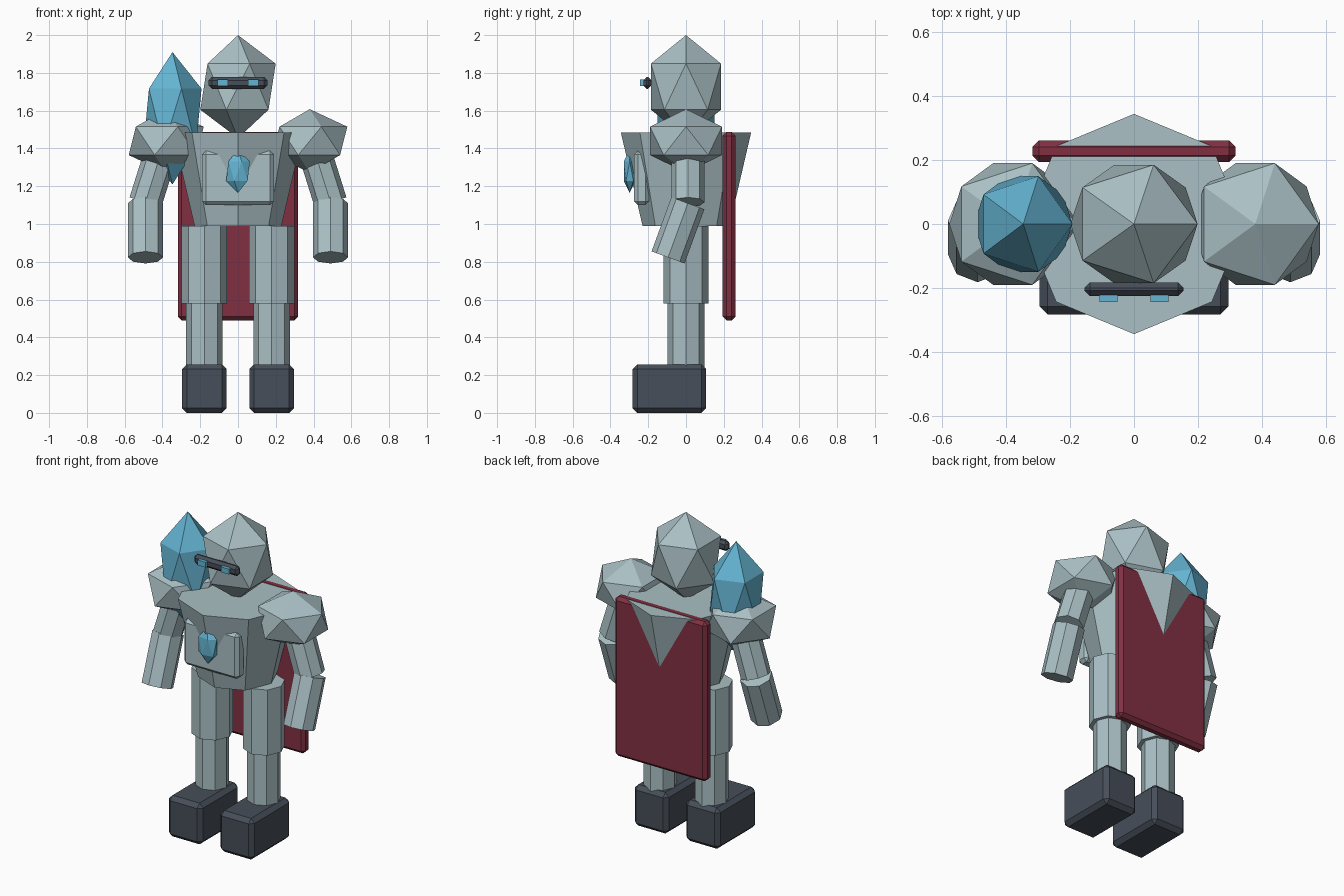
import bpy
import math
from mathutils import Vector

if "Cube" in bpy.data.objects:
    bpy.data.objects.remove(bpy.data.objects["Cube"])


def colour(name, rgb):
    m = bpy.data.materials.new(name)
    m.diffuse_color = (*rgb, 1)
    m.use_nodes = True
    m.node_tree.nodes["Principled BSDF"].inputs["Base Color"].default_value = m.diffuse_color
    return m


STEEL = colour("pale steel", (0.40, 0.525, 0.555))
DARK = colour("dark slate", (0.062, 0.077, 0.10))
RED = colour("wine red", (0.22, 0.03, 0.055))
BLUE = colour("crystal blue", (0.13, 0.46, 0.65))


def finish(name, mat):
    ob = bpy.context.object
    ob.name = name
    ob.data.materials.append(mat)
    return ob


def box(name, mat, lo, hi, bevel=0.0):
    lo, hi = Vector(lo), Vector(hi)
    bpy.ops.mesh.primitive_cube_add(size=1, location=(lo + hi) / 2)
    ob = finish(name, mat)
    ob.scale = hi - lo
    bpy.ops.object.transform_apply(location=False, rotation=False, scale=True)
    if bevel:
        mod = ob.modifiers.new("chamfer", 'BEVEL')
        mod.width = bevel
        mod.segments = 1
    return ob


def gem(name, mat, centre, radii):
    # scaled icosahedron
    bpy.ops.mesh.primitive_ico_sphere_add(subdivisions=1, radius=1, location=centre)
    ob = finish(name, mat)
    ob.scale = radii
    return ob


def tube(name, mat, a, b, r):
    # eight-sided limb from a down to b
    a, b = Vector(a), Vector(b)
    d = a - b
    bpy.ops.mesh.primitive_cylinder_add(vertices=8, radius=r, depth=d.length,
                                        location=(a + b) / 2)
    ob = finish(name, mat)
    ob.rotation_mode = 'QUATERNION'
    ob.rotation_quaternion = Vector((0, 0, 1)).rotation_difference(d)
    return ob


# torso, wide at the shoulders
bpy.ops.mesh.primitive_cone_add(vertices=8, radius1=0.23, radius2=0.345,
                                depth=0.495, location=(0, 0, 1.2375))
finish("torso", STEEL)

# head with visor and eyes
gem("head", STEEL, (0, 0, 1.727), (0.223, 0.218, 0.273))
box("visor", DARK, (-0.155, -0.226, 1.716), (0.155, -0.183, 1.778), 0.017)

# chest plate with gem
box("chest_plate", STEEL, (-0.19, -0.275, 1.10), (0.19, -0.195, 1.387), 0.02)
gem("chest_gem", BLUE, (0, -0.298, 1.28), (0.07, 0.037, 0.115))

# cape panel
box("cape", RED, (-0.318, 0.194, 0.49), (0.318, 0.262, 1.487), 0.02)

# shoulder crystal
gem("shoulder_crystal", BLUE, (-0.347, 0, 1.56), (0.172, 0.176, 0.35))

# paired parts
for s, side in ((-1, "right"), (1, "left")):
    box(f"{side}_eye", BLUE, (s * 0.08 - 0.028, -0.244, 1.731),
        (s * 0.08 + 0.028, -0.215, 1.764))
    gem(f"{side}_shoulder", STEEL, (s * 0.38, 0, 1.44), (0.222, 0.224, 0.168))
    tube(f"{side}_upper_arm", STEEL, (s * 0.385, 0.01, 1.45), (s * 0.49, 0.01, 1.115), 0.088)
    tube(f"{side}_forearm", STEEL, (s * 0.49, 0.01, 1.11), (s * 0.49, -0.095, 0.823), 0.093)
    x = s * 0.178
    tube(f"{side}_thigh", STEEL, (x, 0, 0.99), (x, 0, 0.58), 0.12)
    tube(f"{side}_shin", STEEL, (x, 0, 0.62), (x, 0, 0.24), 0.097)
    box(f"{side}_boot", DARK, (x - 0.118, -0.283, 0), (x + 0.118, 0.107, 0.257), 0.025)
